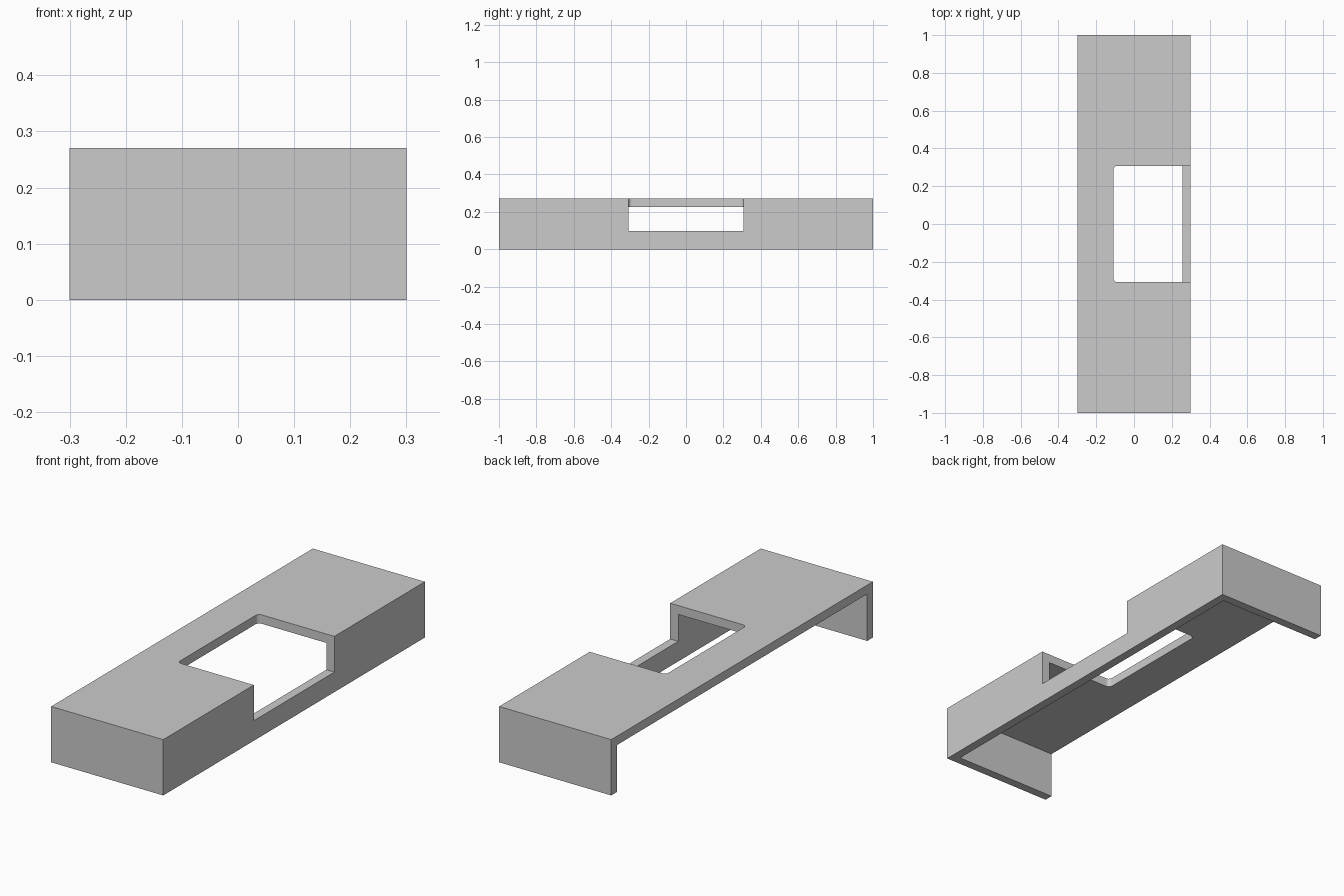
import bpy
import bmesh

if "Cube" in bpy.data.objects:
    bpy.data.objects.remove(bpy.data.objects["Cube"])

WALL = 0.043                      # shell thickness
HALF_X, HALF_Y, HEIGHT = 0.30, 1.0, 0.27


def box(name, lo, hi):
    """Axis-aligned box between two corners."""
    bm = bmesh.new()
    bmesh.ops.create_cube(bm, size=1)
    for v in bm.verts:
        v.co = [lo[i] if v.co[i] < 0 else hi[i] for i in range(3)]
    mesh = bpy.data.meshes.new(name)
    bm.to_mesh(mesh)
    bm.free()
    obj = bpy.data.objects.new(name, mesh)
    bpy.context.collection.objects.link(obj)
    return obj


def round_edges(obj, x, radius):
    """Round the vertical edges of a box on its side at the given x."""
    bm = bmesh.new()
    bm.from_mesh(obj.data)
    edges = [e for e in bm.edges
             if all(abs(v.co.x - x) < 1e-4 for v in e.verts)
             and abs(e.verts[0].co.z - e.verts[1].co.z) > 0.01]
    bmesh.ops.bevel(bm, geom=edges, offset=radius, segments=5,
                    profile=0.5, affect='EDGES')
    bm.to_mesh(obj.data)
    bm.free()


def cut(target, cutter):
    """Subtract the cutter and discard it."""
    cutter.hide_render = True
    mod = target.modifiers.new("cut", 'BOOLEAN')
    mod.operation, mod.solver, mod.object = 'DIFFERENCE', 'EXACT', cutter
    bpy.context.view_layer.objects.active = target
    bpy.ops.object.modifier_apply(modifier=mod.name)
    bpy.data.objects.remove(cutter)


# Cover: solid block
cover = box("cover_shell", (-HALF_X, -HALF_Y, 0), (HALF_X, HALF_Y, HEIGHT))

# Hollow, open at the bottom and the left side
cut(cover, box("hollow_cutter", (-0.5, -HALF_Y + WALL, -0.1),
               (HALF_X - WALL, HALF_Y - WALL, HEIGHT - WALL)))

# Opening through the top and down the right wall, rounded inner corners
HOLE_X = -0.108
opening = box("opening_cutter", (HOLE_X, -0.308, 0.097), (0.5, 0.308, 0.5))
round_edges(opening, HOLE_X, 0.02)
cut(cover, opening)

# Plain grey finish
grey = bpy.data.materials.new("light_grey")
grey.diffuse_color = (0.6, 0.6, 0.6, 1)
grey.use_nodes = True
grey.node_tree.nodes["Principled BSDF"].inputs["Base Color"].default_value = grey.diffuse_color
cover.data.materials.clear()
cover.data.materials.append(grey)

# Smooth only the rounded corners
bpy.ops.object.select_all(action='DESELECT')
cover.select_set(True)
bpy.context.view_layer.objects.active = cover
bpy.ops.object.shade_smooth_by_angle()
